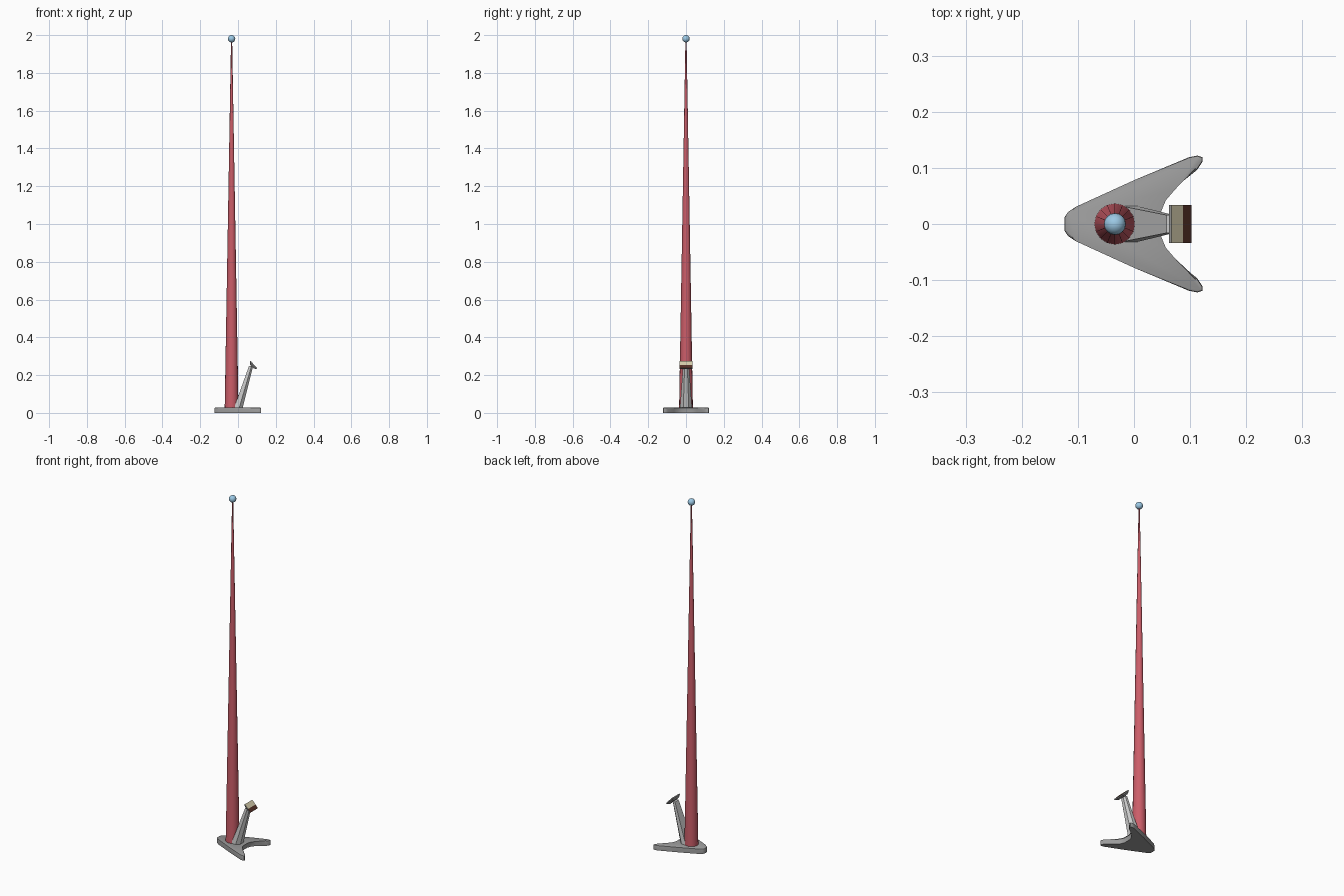
import bpy, bmesh
from mathutils import Vector, Matrix
from math import radians

if "Cube" in bpy.data.objects:
    bpy.data.objects.remove(bpy.data.objects["Cube"])


def material(name, color):
    m = bpy.data.materials.new(name)
    m.diffuse_color = (*color, 1)
    m.use_nodes = True
    m.node_tree.nodes["Principled BSDF"].inputs["Base Color"].default_value = m.diffuse_color
    return m


def finish(bm, name, mats=(), smooth=None):
    bmesh.ops.recalc_face_normals(bm, faces=bm.faces)
    me = bpy.data.meshes.new(name)
    bm.to_mesh(me)
    bm.free()
    ob = bpy.data.objects.new(name, me)
    bpy.context.collection.objects.link(ob)
    for m in mats:
        me.materials.append(m)
    if smooth:
        bpy.ops.object.select_all(action='DESELECT')
        ob.select_set(True)
        bpy.context.view_layer.objects.active = ob
        bpy.ops.object.shade_smooth_by_angle(angle=radians(smooth))
    return ob


def loft(bm, rings):
    loops = [[bm.verts.new(p) for p in ring] for ring in rings]
    n = len(loops[0])
    for a, b in zip(loops, loops[1:]):
        for i in range(n):
            j = (i + 1) % n
            bm.faces.new((a[i], a[j], b[j], b[i]))
    return loops, bm.faces.new(loops[0][::-1]), bm.faces.new(loops[-1])


grey = material("grey", (0.33, 0.33, 0.33))
light_grey = material("light_grey", (0.55, 0.55, 0.55))
red = material("red", (0.60, 0.11, 0.14))
blue = material("blue", (0.33, 0.58, 0.78))
tan = material("tan", (0.68, 0.62, 0.42))
dark = material("dark", (0.09, 0.03, 0.02))

# V-shaped foot: half outline mirrored across y, with a chamfered top edge
half = [(-0.124, 0.012), (-0.118, 0.021), (-0.103, 0.031), (0.0, 0.078),
        (0.098, 0.119), (0.113, 0.122), (0.122, 0.119), (0.122, 0.111),
        (0.112, 0.096), (0.07, 0.064), (0.053, 0.044), (0.044, 0.022)]
outline = half + [(x, -y) for x, y in reversed(half)]
bm = bmesh.new()
loops, bottom, top = loft(bm, [[(x, y, z) for x, y in outline] for z in (0, 0.028)])
bmesh.ops.bevel(bm, geom=list(top.edges), offset=0.004, segments=2,
                affect='EDGES', profile=0.5)
finish(bm, "base_foot", [grey], 35)

# Tapered mast
bm = bmesh.new()
bmesh.ops.create_cone(bm, cap_ends=True, segments=16, radius1=0.0366, radius2=0.003,
                      depth=1.955,
                      matrix=Matrix.Translation((-0.034, 0, 0.02 + 1.955 / 2)))
finish(bm, "mast", [red], 35)

# Ball at the tip
bm = bmesh.new()
bmesh.ops.create_uvsphere(bm, u_segments=16, v_segments=10, radius=0.0195,
                          matrix=Matrix.Translation((-0.034, 0, 1.9805)))
finish(bm, "tip_ball", [blue], 35)


# Leaning strut: tapered cross-section with chamfered front corners
def strut_ring(x0, x1, w, z):
    c = (x1 - x0) * 0.4
    pts = [(x0, w), (x1 - c, w), (x1, w * 0.45)]
    return [(x, y, z) for x, y in pts] + [(x, -y, z) for x, y in reversed(pts)]


bm = bmesh.new()
loft(bm, [strut_ring(-0.022, 0.024, 0.032, 0.024),
          strut_ring(0.058, 0.080, 0.016, 0.248)])
finish(bm, "strut", [light_grey])

# Tilted head plate with a narrower back and a two-colour recessed face
bm = bmesh.new()


def plate_ring(a, b, z):
    return [(-a, -b, z), (a, -b, z), (a, b, z), (-a, b, z)]


loops, back, face = loft(bm, [plate_ring(0.015, 0.024, -0.010),
                              plate_ring(0.026, 0.034, 0.0),
                              plate_ring(0.026, 0.034, 0.006)])
bmesh.ops.inset_individual(bm, faces=[face], thickness=0.003, depth=-0.002)
res = bmesh.ops.bisect_plane(bm, geom=bm.verts[:] + bm.edges[:] + bm.faces[:],
                             plane_co=(0.004, 0, 0), plane_no=(1, 0, 0))
for f in bm.faces:
    c = f.calc_center_median()
    if all(v.co.z > 0.003 for v in f.verts):
        f.material_index = 1 if c.x < 0.004 else 2
bmesh.ops.transform(bm, verts=bm.verts,
                    matrix=Matrix.Translation((0.080, 0, 0.252)) @ Matrix.Rotation(radians(47), 4, 'Y'))
finish(bm, "head_plate", [grey, tan, dark])
